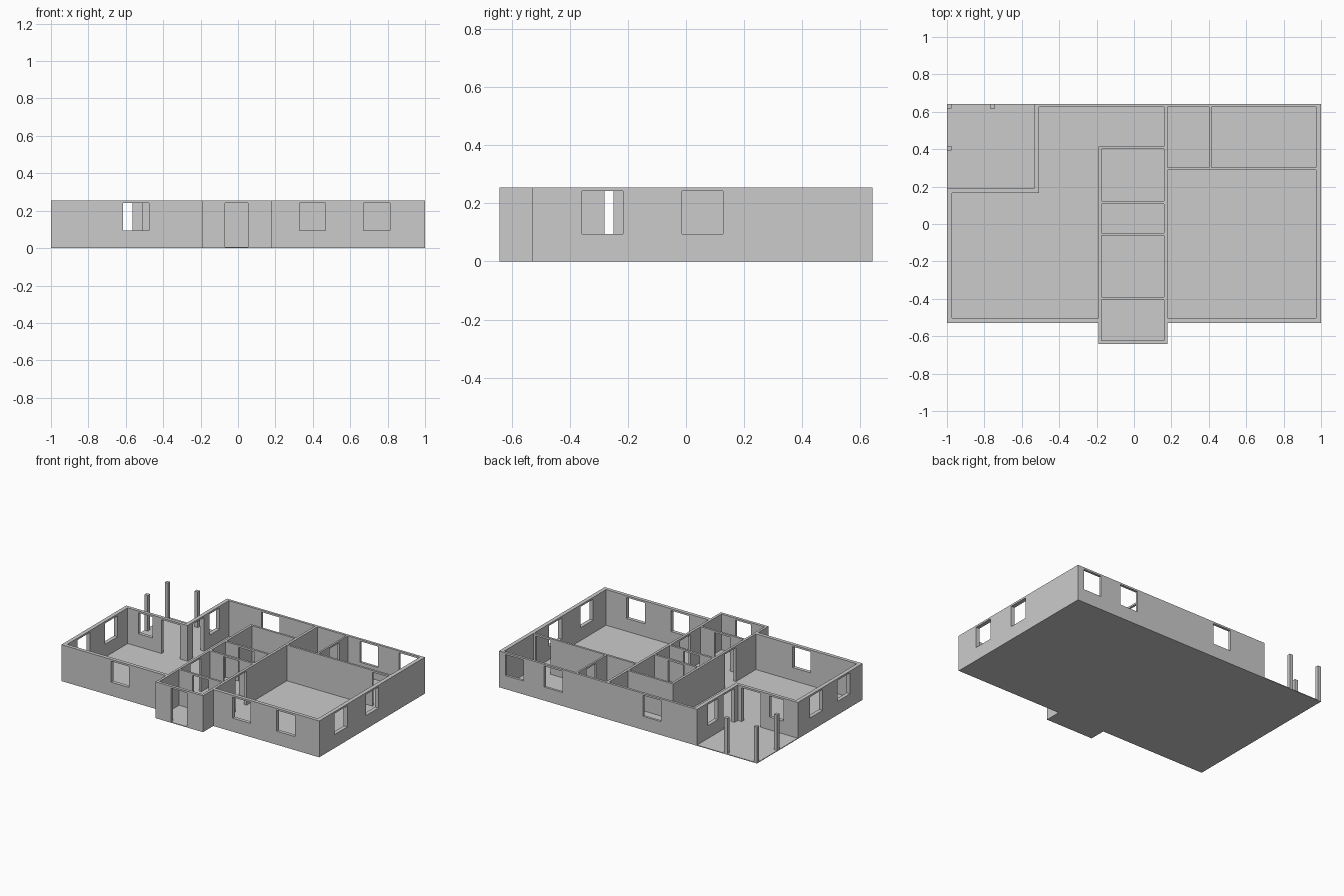
import bpy, bmesh

if "Cube" in bpy.data.objects:
    bpy.data.objects.remove(bpy.data.objects["Cube"])

H = 0.255            # wall height
FLOOR = 0.005        # slab thickness
SILL, HEAD = 0.095, 0.242


def rect(x0, x1, y0, y1):
    return [(x0, y0), (x1, y0), (x1, y1), (x0, y1)]


def prisms(name, items):
    """One object from upright prisms: (outline, bottom, top)."""
    bm = bmesh.new()
    for pts, z0, z1 in items:
        face = bm.faces.new([bm.verts.new((x, y, z0)) for x, y in pts])
        ext = bmesh.ops.extrude_face_region(bm, geom=[face])
        for v in ext["geom"]:
            if isinstance(v, bmesh.types.BMVert):
                v.co.z = z1
    bmesh.ops.recalc_face_normals(bm, faces=bm.faces)
    mesh = bpy.data.meshes.new(name)
    bm.to_mesh(mesh)
    bm.free()
    obj = bpy.data.objects.new(name, mesh)
    bpy.context.collection.objects.link(obj)
    return obj


def cut(target, cutter):
    mod = target.modifiers.new("cut", 'BOOLEAN')
    mod.operation = 'DIFFERENCE'
    mod.solver = 'EXACT'
    mod.object = cutter
    cutter.hide_render = True
    bpy.context.view_layer.objects.active = target
    bpy.ops.object.modifier_apply(modifier=mod.name)
    bpy.data.objects.remove(cutter)


# House block: full footprint, rooms are hollowed out of it
house = prisms("house_walls", [([
    (-1, -0.528), (-0.19, -0.528), (-0.19, -0.642), (0.178, -0.642),
    (0.178, -0.528), (1, -0.528), (1, 0.642), (-0.535, 0.642),
    (-0.535, 0.19), (-1, 0.19)], 0, H)])

# Rooms
living = [(-0.972, -0.503), (-0.19, -0.503), (-0.19, 0.415), (0.16, 0.415),
          (0.16, 0.625), (-0.508, 0.625), (-0.508, 0.167), (-0.972, 0.167)]
rooms = [living, rect(0.178, 0.972, -0.503, 0.288),      # large rooms
         rect(0.178, 0.402, 0.303, 0.625),               # back right rooms
         rect(0.415, 0.972, 0.303, 0.625)]
for y0, y1 in [(-0.622, -0.405), (-0.39, -0.062), (-0.047, 0.108), (0.123, 0.4)]:
    rooms.append(rect(-0.173, 0.16, y0, y1))             # central row
cut(house, prisms("room_cutter", [(r, FLOOR, H + 0.1) for r in rooms]))

# Openings: walls along x are (y_min, y_max), walls along y are (x_min, x_max)
G = 0.008
windows, doors = [], []


def along_x(store, y0, y1, spans):
    store += [rect(a, b, y0 - G, y1 + G) for a, b in spans]


def along_y(store, x0, x1, spans):
    store += [rect(x0 - G, x1 + G, a, b) for a, b in spans]


along_x(windows, -0.528, -0.503, [(-0.615, -0.475), (0.328, 0.468), (0.67, 0.812)])
along_x(windows, 0.625, 0.642, [(-0.255, -0.115), (0.51, 0.65), (0.81, 0.95)])
along_y(windows, 0.972, 1, [(-0.358, -0.217), (-0.013, 0.128)])
along_y(windows, -1, -0.972, [(-0.39, -0.25), (-0.085, 0.055)])
along_x(windows, 0.167, 0.19, [(-0.89, -0.78)])
along_y(windows, -0.535, -0.508, [(0.41, 0.52)])

along_x(doors, 0.167, 0.19, [(-0.71, -0.565)])
along_y(doors, -0.535, -0.508, [(0.225, 0.35)])
along_x(doors, -0.642, -0.622, [(-0.07, 0.053)])
for y in (-0.405, -0.062, 0.108):
    along_x(doors, y, y + 0.015, [(-0.07, 0.053)])
along_y(doors, -0.19, -0.173, [(-0.28, -0.16)])
along_y(doors, 0.16, 0.178, [(-0.28, -0.16)])
along_x(doors, 0.288, 0.303, [(0.84, 0.955)])
along_y(doors, 0.402, 0.415, [(0.42, 0.53)])

cut(house, prisms("opening_cutter", [(r, SILL, HEAD) for r in windows]
                  + [(r, FLOOR, HEAD) for r in doors]))

# Open porch: slab and three posts
prisms("porch_floor", [(rect(-1, -0.535, 0.19, 0.642), 0, FLOOR)])
R = 0.0125
for i, (x, y) in enumerate([(-0.9875, 0.6295), (-0.757, 0.6295), (-0.9875, 0.405)]):
    prisms(f"porch_post_{i + 1}", [(rect(x - R, x + R, y - R, y + R), FLOOR, H)])
